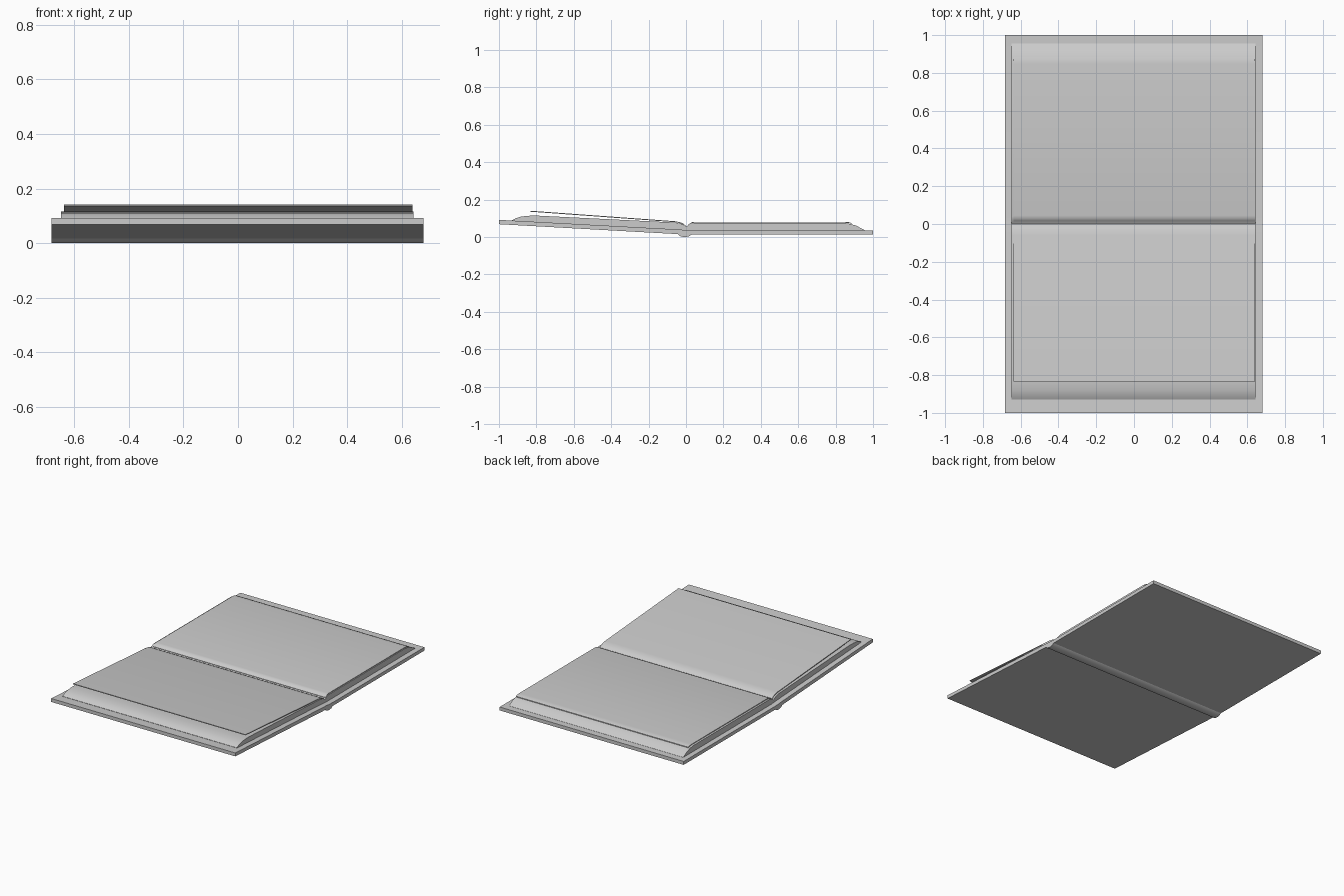
import bpy, math

cube = bpy.data.objects.get("Cube")
if cube:
    bpy.data.objects.remove(cube)

grey = bpy.data.materials.new("plain grey")
grey.use_nodes = True
grey.diffuse_color = (0.6, 0.6, 0.6, 1)
grey.node_tree.nodes["Principled BSDF"].inputs["Base Color"].default_value = (0.6, 0.6, 0.6, 1)


def strip(name, top, bottom, x0, x1):
    """Extrude the band between two (y, z) lines, of equal length, along x."""
    n = len(top)
    ring = top + bottom[::-1]
    verts = [(x, y, z) for x in (x0, x1) for y, z in ring]
    m = len(ring)
    faces = [(i, (i + 1) % m, (i + 1) % m + m, i + m) for i in range(m)]
    for i in range(n - 1):
        cap = (i, i + 1, m - 2 - i, m - 1 - i)
        faces += [cap[::-1], tuple(k + m for k in cap)]
    mesh = bpy.data.meshes.new(name)
    mesh.from_pydata(verts, [], faces)
    mesh.materials.append(grey)
    obj = bpy.data.objects.new(name, mesh)
    bpy.context.collection.objects.link(obj)
    # Consistent outward normals, smooth curves with sharp edges
    bpy.ops.object.select_all(action='DESELECT')
    obj.select_set(True)
    bpy.context.view_layer.objects.active = obj
    bpy.ops.object.mode_set(mode='EDIT')
    bpy.ops.mesh.select_all(action='SELECT')
    bpy.ops.mesh.normals_make_consistent(inside=False)
    bpy.ops.object.mode_set(mode='OBJECT')
    bpy.ops.object.shade_smooth_by_angle(angle=math.radians(30))
    return obj


def lowered(line, depth):
    return [(y, z - depth) for y, z in line]


# Cover boards with the rounded spine between them
cover_bottom = [(-1, .069), (-.045, .016), (-.03, .004), (-.01, 0),
                (.015, .003), (.03, .013), (1, .013)]
cover_top = [(-1, .092), (-.045, .041), (-.03, .04), (-.01, .038),
             (.015, .037), (.03, .036), (1, .036)]
strip("cover", cover_top, cover_bottom, -.683, .68)

# Page blocks, rounded into the gutter and fanned at the outer edges
back_top = [(0, .056), (.01, .062), (.022, .07), (.04, .075), (.85, .075),
            (.88, .07), (.91, .061), (.935, .048), (.955, .037)]
strip("back_page_block", back_top, [(y, .035) for y, z in back_top], -.648, .643)

front_top = [(0, .056), (-.01, .063), (-.03, .073), (-.06, .078), (-.8, .115),
             (-.84, .114), (-.88, .11), (-.91, .101), (-.93, .09)]
front_base = [(y, .037 - .054 * y) for y, z in front_top]
strip("front_page_block", front_top, front_base, -.648, .643)

# Loose leaves: one lying flat, one lifted off the block
back_leaf = [(.012, .066), (.02, .073), (.03, .079), (.045, .082),
             (.85, .082), (.87, .08), (.885, .075)]
strip("back_leaf", back_leaf, lowered(back_leaf, .005), -.637, .64)

front_leaf = [(-.002, .062), (-.012, .07), (-.03, .079), (-.06, .085),
              (-.835, .141)]
strip("front_leaf", front_leaf, lowered(front_leaf, .005), -.637, .64)
